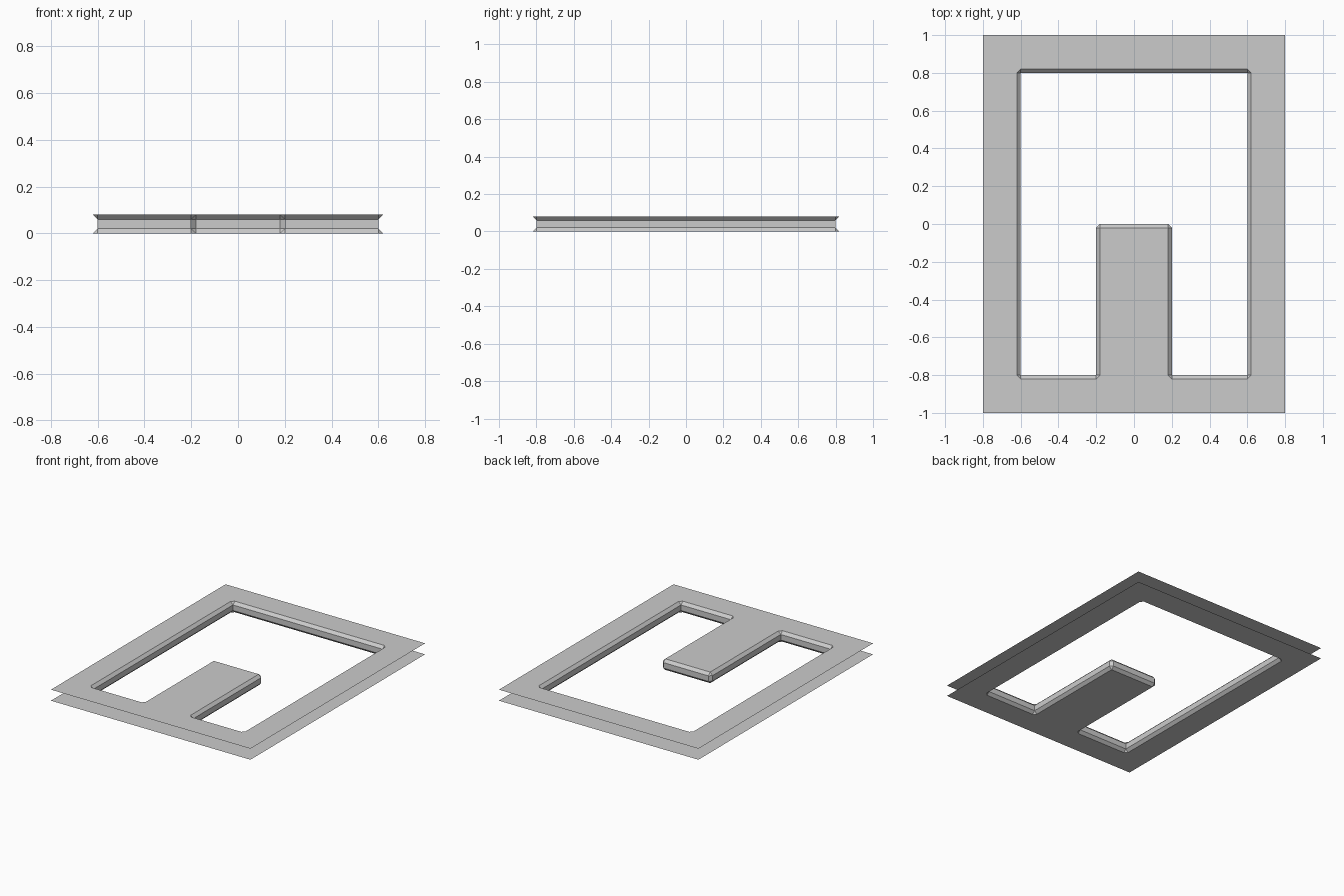
import bpy, bmesh
from mathutils import Vector

old = bpy.data.objects.get("Cube")
if old:
    bpy.data.objects.remove(old, do_unlink=True)

HEIGHT = 0.08
CHAMFER = 0.02

# Single grey colour
grey = bpy.data.materials.new("plain grey")
grey.use_nodes = True
colour = (0.6, 0.6, 0.6, 1)
grey.diffuse_color = colour
grey.node_tree.nodes["Principled BSDF"].inputs["Base Color"].default_value = colour


def make_object(name, bm):
    mesh = bpy.data.meshes.new(name)
    bm.to_mesh(mesh)
    bm.free()
    mesh.materials.append(grey)
    obj = bpy.data.objects.new(name, mesh)
    bpy.context.collection.objects.link(obj)


# Opening outline, counterclockwise, with the tongue rising from the front
right_half = [(0.2, 0), (0.2, -0.8), (0.6, -0.8), (0.6, 0.8)]
corners = [Vector(p) for p in right_half]
corners += [Vector((-x, y)) for x, y in reversed(right_half)]

# Two wall points and two rim points per corner; inner corners cut the rim, tongue tips cut the wall
wall, rim = [], []
for i, p in enumerate(corners):
    a = (p - corners[i - 1]).normalized()
    b = (corners[(i + 1) % len(corners)] - p).normalized()
    na, nb = Vector((a.y, -a.x)), Vector((b.y, -b.x))
    if a.cross(b) > 0:
        wall += [p, p]
        rim += [p + na * CHAMFER, p + nb * CHAMFER]
    else:
        wall += [p - a * CHAMFER, p + b * CHAMFER]
        rim += [p + (na + nb) * CHAMFER] * 2

# Chamfered wall around the opening
bm = bmesh.new()
levels = [(rim, 0), (wall, CHAMFER), (wall, HEIGHT - CHAMFER), (rim, HEIGHT)]
rings = [[bm.verts.new((p.x, p.y, z)) for p in loop] for loop, z in levels]
for low, up in zip(rings, rings[1:]):
    for i in range(len(low)):
        j = (i + 1) % len(low)
        bm.faces.new((low[i], up[i], up[j], low[j]))
bmesh.ops.remove_doubles(bm, verts=bm.verts[:], dist=0.0001)
make_object("opening_wall", bm)

# Thin top and bottom sheets, open at the outer edge
border = [Vector(p) for p in ((-0.8, -1), (0.8, -1), (0.8, 1), (-0.8, 1))]
for name, z, facing in (("top_sheet", HEIGHT, 1), ("bottom_sheet", 0, -1)):
    bm = bmesh.new()
    for loop in (border, rim):
        points = [p for i, p in enumerate(loop) if (p - loop[i - 1]).length > 0.001]
        verts = [bm.verts.new((p.x, p.y, z)) for p in points]
        for i, v in enumerate(verts):
            bm.edges.new((verts[i - 1], v))
    bmesh.ops.triangle_fill(bm, use_beauty=True, edges=bm.edges[:], normal=(0, 0, facing))
    bm.normal_update()
    for face in bm.faces:
        if face.normal.z * facing < 0:
            face.normal_flip()
    make_object(name, bm)
